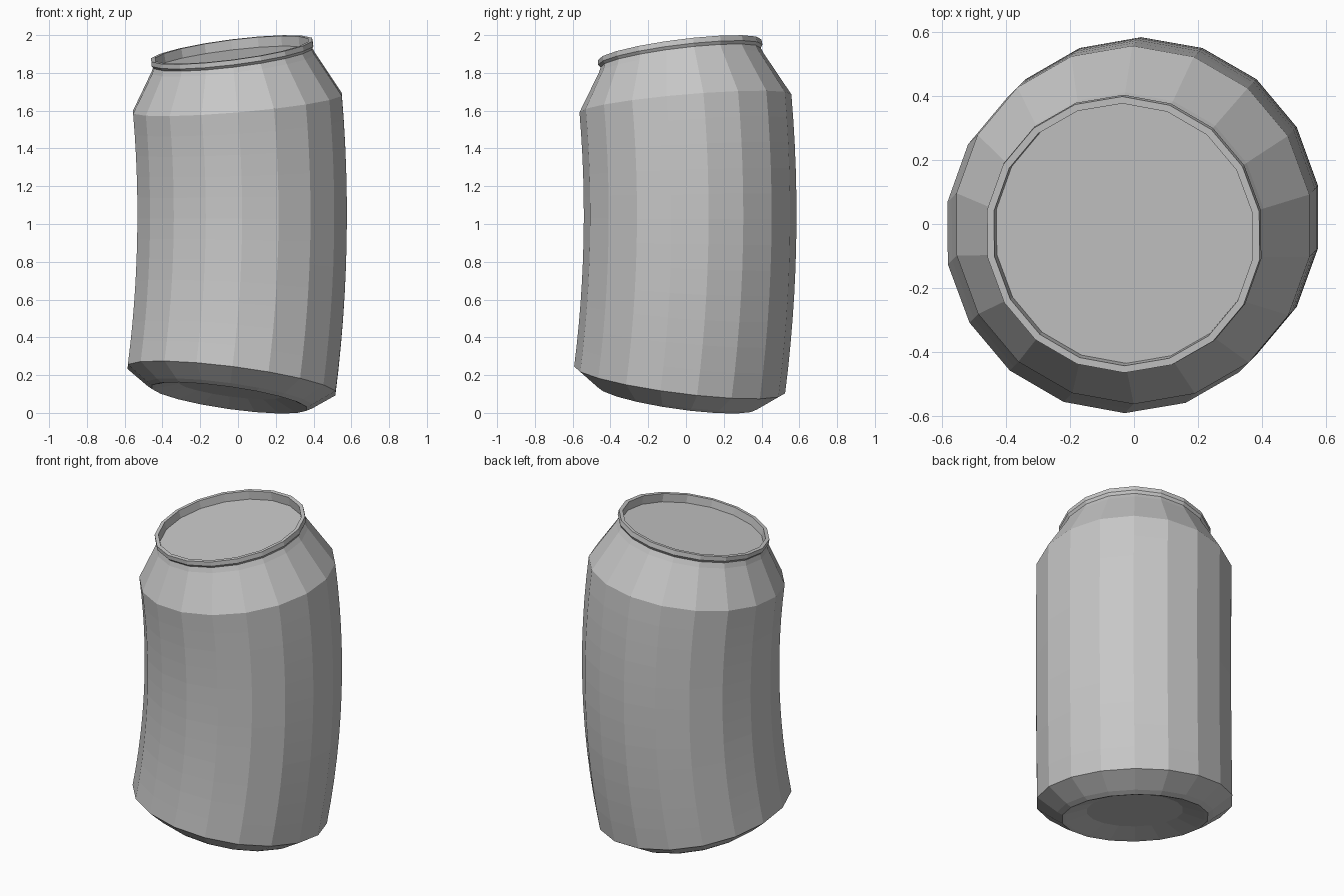
import bpy
import bmesh
from math import sin, cos, tau, sqrt
from mathutils import Vector

cube = bpy.data.objects.get("Cube")
if cube:
    bpy.data.objects.remove(cube)

SIDES = 18
BEND_RADIUS = 4.9                      # arc followed by the can's axis
MIDDLE = Vector((0.022, 0.022, 1.05))  # axis point where the can is upright
LEAN = Vector((1, 1, 0)) / sqrt(2)     # outer side of the bend
ACROSS = Vector((-1, 1, 0)) / sqrt(2)
UP = Vector((0, 0, 1))

metal = bpy.data.materials.new("grey metal")
metal.use_nodes = True
GREY = (0.57, 0.57, 0.57, 1)
metal.diffuse_color = GREY
metal.node_tree.nodes["Principled BSDF"].inputs["Base Color"].default_value = GREY


def bend(p):
    """Wrap a straight can's point around the bend arc."""
    angle = p.z / BEND_RADIUS
    reach = BEND_RADIUS + p.dot(LEAN)
    return (MIDDLE + LEAN * (reach * cos(angle) - BEND_RADIUS)
            + ACROSS * p.dot(ACROSS) + UP * reach * sin(angle))


def lathe(name, profile, cap=False):
    """Spin (radius, height) points from bottom to top; cap closes the last ring."""
    bm = bmesh.new()
    rings = []
    for r, h in profile:
        angles = [tau * (i + 0.5) / SIDES for i in range(SIDES)]
        rings.append([bm.verts.new(bend(Vector((r * cos(a), r * sin(a), h))))
                      for a in angles])
    for low, high in zip(rings, rings[1:]):
        for i in range(SIDES):
            j = (i + 1) % SIDES
            bm.faces.new((low[i], low[j], high[j], high[i]))
    if cap:
        bm.faces.new(rings[-1])
    mesh = bpy.data.meshes.new(name)
    bm.to_mesh(mesh)
    bm.free()
    mesh.materials.append(metal)
    obj = bpy.data.objects.new(name, mesh)
    bpy.context.collection.objects.link(obj)
    return obj


# Curved side wall
BODY_LOW, BODY_HIGH, BODY_R, STEPS = -0.88, 0.59, 0.563, 12
lathe("can_wall", [(BODY_R, BODY_LOW + (BODY_HIGH - BODY_LOW) * k / STEPS)
                   for k in range(STEPS + 1)])

# Tapered shoulder and collar
lathe("shoulder", [(BODY_R, BODY_HIGH), (0.44, 0.805), (0.427, 0.835)])

# Rolled rim with the sunken lid
lathe("rim_and_lid", [(0.427, 0.835), (0.438, 0.85), (0.436, 0.877),
                      (0.414, 0.877), (0.412, 0.827)], cap=True)

# Chamfered base with a recessed underside (listed from wall to centre)
base = lathe("base", [(BODY_R, BODY_LOW), (0.45, -0.96), (0.42, -0.977),
                      (0.4, -0.972), (0.276, -0.932)], cap=True)
base.data.flip_normals()
